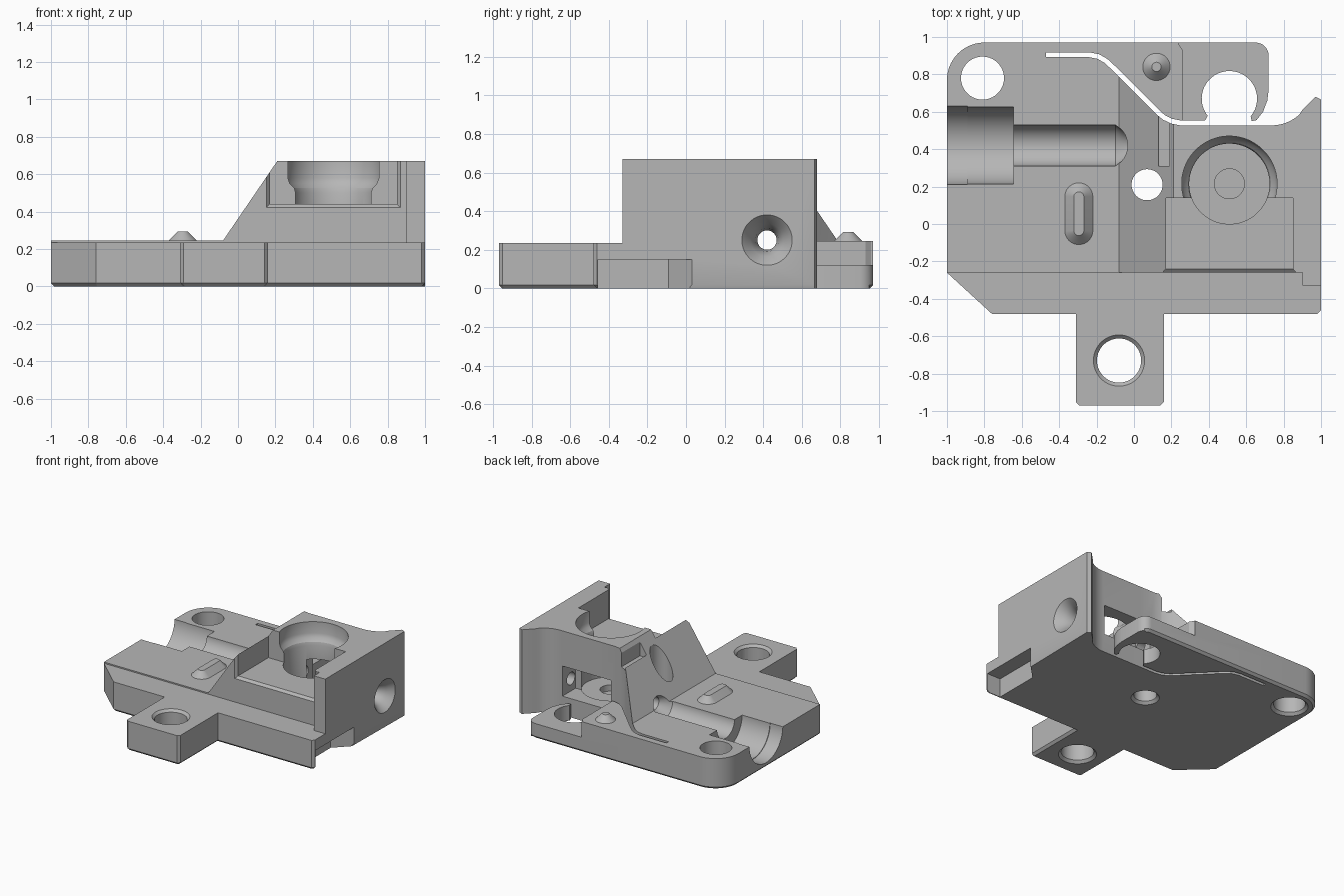
import bpy, bmesh, math
from mathutils import Vector

cube = bpy.data.objects.get("Cube")
if cube:
    bpy.data.objects.remove(cube, do_unlink=True)

grey = bpy.data.materials.new("plain_grey")
grey.use_nodes = True
grey.diffuse_color = (0.47, 0.47, 0.47, 1)
grey.node_tree.nodes["Principled BSDF"].inputs["Base Color"].default_value = grey.diffuse_color


def place(a, b, t, axis):
    return {"z": (a, b, t), "y": (a, t, b), "x": (t, a, b)}[axis]


def loft(name, rings):
    """Closed solid through rings that share one point count."""
    bm = bmesh.new()
    loops = [[bm.verts.new(p) for p in ring] for ring in rings]
    for lo, hi in zip(loops, loops[1:]):
        for i in range(len(lo)):
            bm.faces.new((lo[i - 1], lo[i], hi[i], hi[i - 1]))
    bm.faces.new(loops[0][::-1])
    bm.faces.new(loops[-1])
    bm.normal_update()
    if bm.calc_volume(signed=True) < 0:
        bmesh.ops.reverse_faces(bm, faces=bm.faces)
    mesh = bpy.data.meshes.new(name)
    bm.to_mesh(mesh)
    bm.free()
    mesh.materials.append(grey)
    obj = bpy.data.objects.new(name, mesh)
    bpy.context.collection.objects.link(obj)
    return obj


def prism(name, pts, lo, hi, axis="z"):
    return loft(name, [[place(a, b, t, axis) for a, b in pts] for t in (lo, hi)])


def lathe(name, centre, profile, axis="z", stretch=0, n=64):
    """Round solid from (radius, position) pairs; stretch makes it oblong in y."""
    rings = []
    for r, t in profile:
        ring = []
        for i in range(n):
            a = 2 * math.pi * (i + 0.5) / n
            off = math.copysign(stretch, math.sin(a))
            ring.append(place(centre[0] + r * math.cos(a),
                              centre[1] + r * math.sin(a) + off, t, axis))
        rings.append(ring)
    return loft(name, rings)


def arc(cx, cy, r, start, end, n):
    angles = [math.radians(start + (end - start) * i / n) for i in range(n + 1)]
    return [(cx + r * math.cos(a), cy + r * math.sin(a)) for a in angles]


def offset(path, d):
    out = []
    for i, p in enumerate(path):
        t = Vector(path[min(i + 1, len(path) - 1)]) - Vector(path[max(i - 1, 0)])
        t.normalize()
        out.append((p[0] - t.y * d, p[1] + t.x * d))
    return out


def inset_rim(pts, d):
    """Move the outer rim inward, leaving the slot and arm tip alone."""
    out = []
    for i, (x, y) in enumerate(pts):
        if y < 0.5 or y > 0.95 or x < -0.85:
            p = Vector((x, y))
            t1 = (p - Vector(pts[i - 1])).normalized()
            t2 = (Vector(pts[(i + 1) % len(pts)]) - p).normalized()
            n1, n2 = Vector((-t1.y, t1.x)), Vector((-t2.y, t2.x))
            x, y = p + (n1 + n2) * d / (1 + n1.dot(n2))
        out.append((x, y))
    return out


def combine(target, tool, operation="DIFFERENCE"):
    mod = target.modifiers.new("combine", "BOOLEAN")
    mod.operation, mod.object, mod.solver = operation, tool, "EXACT"
    bpy.context.view_layer.objects.active = target
    bpy.ops.object.modifier_apply(modifier=mod.name)
    bpy.data.objects.remove(tool, do_unlink=True)


# Outline of the body, with the flexible arm split off by a narrow slot
slot = [(-0.47, 0.905), (-0.24, 0.905), (-0.19, 0.895), (-0.15, 0.872), (-0.11, 0.835),
        (0.13, 0.595), (0.16, 0.57), (0.2, 0.55), (0.25, 0.54), (0.38, 0.54)]
outline = [(-1, -0.26), (-0.76, -0.48), (-0.31, -0.48), (-0.31, -0.952), (-0.292, -0.97),
           (0.142, -0.97), (0.16, -0.952), (0.16, -0.48), (0.982, -0.48), (1, -0.462),
           (1, 0.665), (0.97, 0.68), (0.9, 0.61)]
outline += arc(0.735, 0.747, 0.22, -48, -90, 6)
outline += offset(slot, -0.013)[::-1] + offset(slot, 0.013)
outline += arc(0.51, 0.67, 0.148, 218, -40, 32)
outline += [(0.63, 0.55), (0.655, 0.555), (0.69, 0.6), (0.713, 0.66), (0.72, 0.72)]
outline += arc(0.65, 0.9, 0.07, 0, 90, 8) + arc(-0.8, 0.77, 0.2, 90, 180, 14)

# Body block with a chamfered bottom rim
layers = ((inset_rim(outline, 0.018), 0), (outline, 0.018), (outline, 0.67))
body = loft("housing_body", [[(x, y, z) for x, y in pts] for pts, z in layers])

# Clear the space above the plate, sloping up to the tall block
combine(body, prism("slope_cut", [(-1.2, 0.245), (-0.08, 0.245), (0.21, 0.67), (0.28, 0.773),
                                  (-1.2, 0.773)], -1.2, 1.2, "y"))
combine(body, prism("front_cut", [(-1.2, -1.2), (1.2, -1.2), (1.2, -0.33), (0.9, -0.33),
                                  (0.9, -0.26), (-1.2, -0.26)], 0.235, 1))
arm_area = slot[1:] + [(0.725, 0.54), (0.725, 1.2), (-0.24, 1.2)]
combine(body, prism("arm_cut", arm_area, 0.245, 1))
combine(body, prism("arm_end_cut", [(0.26, 0.541), (0.726, 0.541), (0.726, 1.1), (0.24, 1.1),
                                    (0.24, 0.96), (0.26, 0.93)], 0.12, 0.9))

# Rectangular pocket, open to the front with a chamfered mouth
rings = []
for y, g in ((-0.28, 0.035), (-0.24, 0), (0.14, 0)):
    rings.append([(0.17 - g, y, 0.44 - g), (0.85 + g, y, 0.44 - g),
                  (0.85 + g, y, 0.9), (0.17 - g, y, 0.9)])
combine(body, loft("front_pocket_cut", rings))

# Round stepped well and the window behind it
combine(body, lathe("well_cut", (0.51, 0.215),
                    [(0.08, 0.09), (0.08, 0.14), (0.215, 0.14), (0.215, 0.5), (0.222, 0.525),
                     (0.245, 0.55), (0.255, 0.58), (0.255, 0.8)]))
combine(body, prism("window_cut", [(0.29, 0.15), (0.72, 0.15), (0.72, 0.39), (0.29, 0.39)],
                    0.36, 0.6, "y"))

# Stepped channel along x, running on as a bore to the side funnel
combine(body, lathe("channel_cut", (0.42, 0.25),
                    [(0.21, -1.1), (0.21, -0.89), (0.206, -0.889), (0.206, -0.645),
                     (0.11, -0.645), (0.11, -0.1), (0.05, -0.02), (0.05, 0.84),
                     (0.06, 0.9), (0.085, 0.95), (0.135, 1.005)], "x"))

# Upright holes with small countersinks below
for x, y, r in ((-0.81, 0.78, 0.115), (-0.08, -0.73, 0.118), (0.07, 0.21, 0.083)):
    combine(body, lathe("hole_cut", (x, y), [(r + 0.025, -0.005), (r, 0.02), (r, 0.9)]))
combine(body, lathe("tab_sink_cut", (-0.08, -0.73), [(0.116, 0.214), (0.139, 0.237)]))

# Small notch near the top of the slope and recess under the side
combine(body, prism("notch_cut", [(0.13, 0.31), (0.19, 0.31), (0.19, 0.7), (0.13, 0.7)],
                    0.53, 0.9))
combine(body, prism("side_recess_cut", [(0.88, -0.455), (1.1, -0.455), (1.1, 0.13),
                                        (0.88, -0.09)], -0.1, 0.15))

# Raised nubs on the plate and arm
combine(body, lathe("round_nub", (0.12, 0.84), [(0.073, 0.22), (0.073, 0.245), (0.025, 0.293)]),
        "UNION")
combine(body, lathe("oblong_nub", (-0.295, 0.055),
                    [(0.075, 0.22), (0.075, 0.245), (0.027, 0.293)], stretch=0.09), "UNION")

bpy.ops.object.select_all(action="DESELECT")
body.select_set(True)
bpy.context.view_layer.objects.active = body
bpy.ops.object.shade_smooth_by_angle(angle=math.radians(25))
